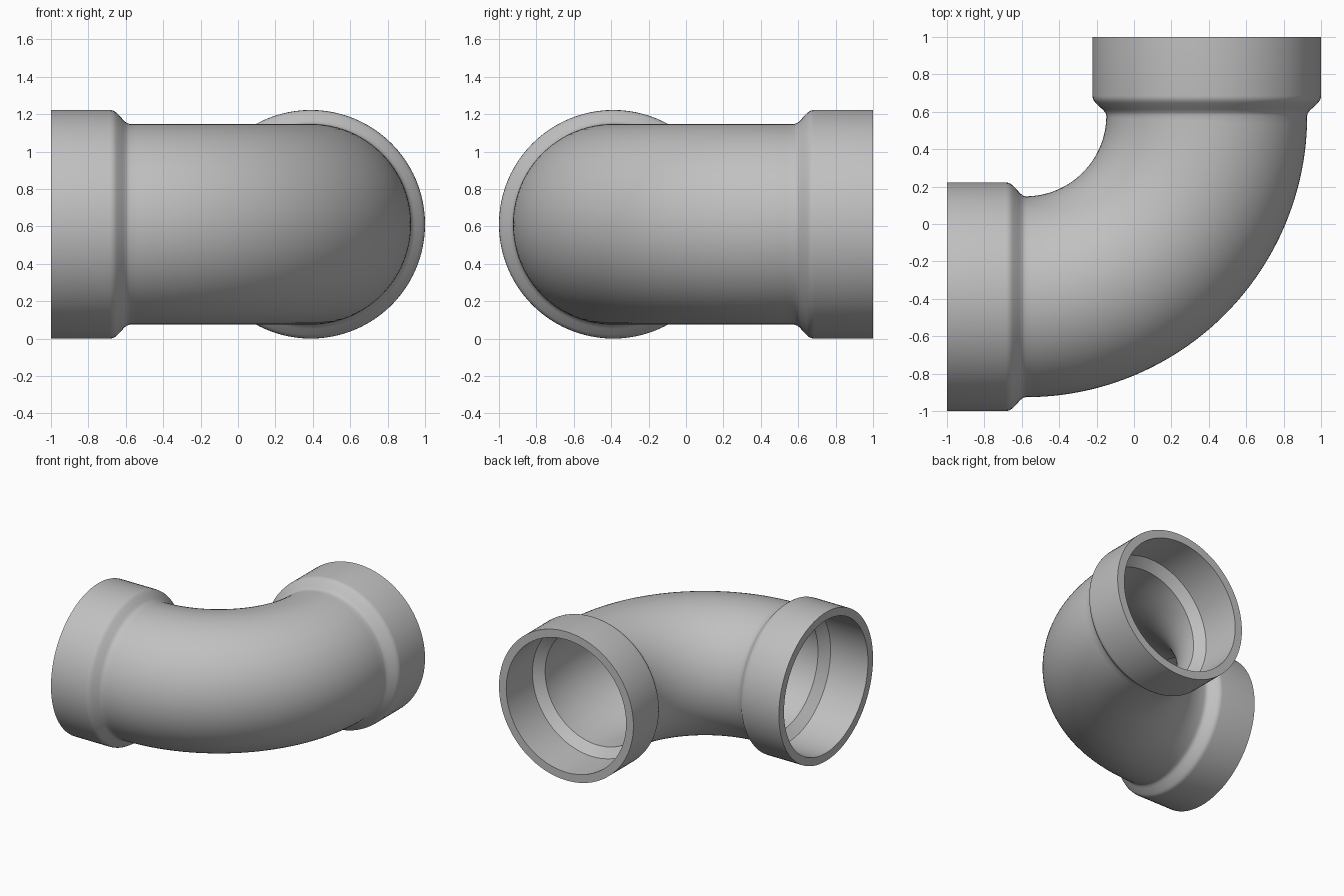
import bpy, bmesh
from math import sin, cos, pi, radians
from mathutils import Vector

cube = bpy.data.objects.get("Cube")
if cube:
    bpy.data.objects.remove(cube)

SIDES, STEPS = 96, 48
AXIS, HEIGHT, BEND_START = 0.389, 0.611, 0.58
BEND_R = BEND_START + AXIS
SOCKET_R, PIPE_R, SOCKET_BORE, PIPE_BORE = 0.611, 0.537, 0.545, 0.475

grey = bpy.data.materials.new("pipe grey")
grey.use_nodes = True
colour = (0.53, 0.53, 0.53, 1)
grey.diffuse_color = colour
grey.node_tree.nodes["Principled BSDF"].inputs["Base Color"].default_value = colour


def straight_a(x, r):
    """Station on the socket that opens towards -x."""
    return Vector((x, -AXIS, HEIGHT)), Vector((0, -1, 0)), r


def straight_b(y, r):
    """Mirror station on the socket that opens towards +y."""
    return Vector((AXIS, -y, HEIGHT)), Vector((1, 0, 0)), r


def bend(r):
    """Stations around the quarter turn."""
    stations = []
    for i in range(STEPS + 1):
        a = pi / 2 * i / STEPS
        out = Vector((sin(a), -cos(a), 0))
        centre = Vector((-BEND_START, BEND_START, HEIGHT))
        stations.append((centre + out * BEND_R, out, r))
    return stations


def wall(profile, r):
    """Socket, bend, mirrored socket."""
    first = [straight_a(x, rad) for x, rad in profile]
    last = [straight_b(x, rad) for x, rad in reversed(profile)]
    return first + bend(r) + last


# Outer skin with rounded shoulders, inner skin with a chamfered stop
outer = [(-1, SOCKET_R), (-0.685, SOCKET_R), (-0.67, 0.609), (-0.657, 0.602),
         (-0.645, 0.592), (-0.615, 0.560), (-0.604, 0.549), (-0.593, 0.541)]
inner = [(-1, SOCKET_BORE), (-0.66, SOCKET_BORE), (-0.595, PIPE_BORE)]
stations = wall(outer, PIPE_R) + wall(inner, PIPE_BORE)[::-1]

# Sweep rings and join them into one closed hollow skin
bm = bmesh.new()
rings = []
for centre, out, r in stations:
    rings.append([bm.verts.new(centre + (out * cos(t) + Vector((0, 0, sin(t)))) * r)
                  for t in (2 * pi * k / SIDES for k in range(SIDES))])
for i, ring in enumerate(rings):
    following = rings[(i + 1) % len(rings)]
    for k in range(SIDES):
        n = (k + 1) % SIDES
        bm.faces.new((ring[k], ring[n], following[n], following[k]))
bmesh.ops.recalc_face_normals(bm, faces=bm.faces)
mesh = bpy.data.meshes.new("elbow_pipe")
bm.to_mesh(mesh)
bm.free()
mesh.materials.append(grey)
elbow = bpy.data.objects.new("elbow_pipe", mesh)
bpy.context.collection.objects.link(elbow)

# Smooth skin, crisp rims and inner stop
bpy.ops.object.select_all(action="DESELECT")
elbow.select_set(True)
bpy.context.view_layer.objects.active = elbow
bpy.ops.object.shade_smooth_by_angle(angle=radians(30))
